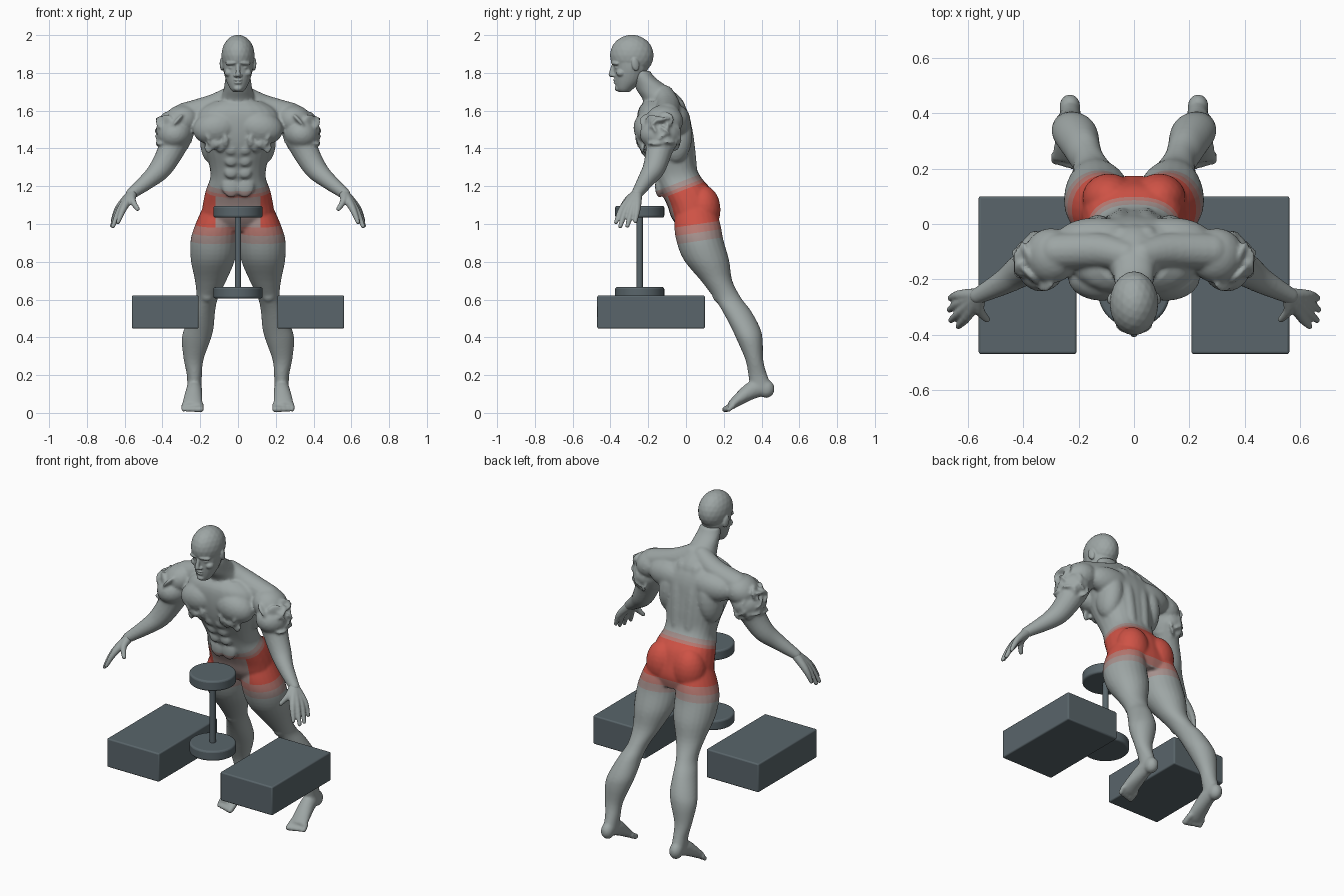
import bpy
import bmesh
import random
from math import pi, cos, sin
from mathutils import Vector, Matrix, Euler

random.seed(4)
default_cube = bpy.data.objects.get("Cube")
if default_cube:
    bpy.data.objects.remove(default_cube, do_unlink=True)

BOTH, CENTRE = (1, -1), (1,)


def material(name, red, green, blue):
    mat = bpy.data.materials.new(name)
    mat.use_nodes = True
    mat.diffuse_color = (red, green, blue, 1)
    mat.node_tree.nodes["Principled BSDF"].inputs["Base Color"].default_value = (red, green, blue, 1)
    return mat


skin = material("grey skin", .34, .38, .375)
shorts_red = material("shorts red", .62, .085, .06)
shorts_faded = material("faded red", .48, .19, .165)
shorts_pale = material("pale pink grey", .38, .28, .265)
slate = material("dark slate", .1, .13, .145)

# Unit ball kept as a stamp for every rounded mass
stamp = bmesh.new()
bmesh.ops.create_icosphere(stamp, subdivisions=3, radius=1)
ball_points = [v.co.copy() for v in stamp.verts]
ball_faces = [[v.index for v in f.verts] for f in stamp.faces]
stamp.free()


def blend(rows, steps=4):
    """Catmull-Rom interpolation through a list of section rows."""
    rows = [rows[0], *rows, rows[-1]]
    result = []
    for a, b, c, d in zip(rows, rows[1:], rows[2:], rows[3:]):
        for step in range(steps):
            t = step / steps
            result.append([q + t / 2 * (r - p + t * (2 * p - 5 * q + 4 * r - s + t * (3 * (q - r) + s - p)))
                           for p, q, r, s in zip(a, b, c, d)])
    return result + [list(rows[-1])]


def loft(bm, rows, sides=BOTH, level=False, power=2.0, count=24):
    """Skin oval sections (x, y, z, half width, half depth) along a path."""
    rows = blend(rows)
    points = [Vector(row[:3]) for row in rows]
    for side in sides:
        rings = []
        for i, row in enumerate(rows):
            ahead = points[min(i + 1, len(points) - 1)] - points[max(i - 1, 0)]
            along = Vector((0, 0, 1)) if level else ahead.normalized()
            across = Vector((1, 0, 0))
            across = (across - along * across.dot(along)).normalized()
            deep = along.cross(across)
            ring = []
            for k in range(count):
                c, s = cos(2 * pi * k / count), sin(2 * pi * k / count)
                u = abs(c) ** (2 / power) * (1 if c > 0 else -1)
                v = abs(s) ** (2 / power) * (1 if s > 0 else -1)
                p = points[i] + across * u * row[3] + deep * v * row[4]
                ring.append(bm.verts.new((p.x * side, p.y, p.z)))
            rings.append(ring)
        for low, high in zip(rings, rings[1:]):
            for k in range(count):
                n = (k + 1) % count
                bm.faces.new((low[k], low[n], high[n], high[k]))
        bm.faces.new(rings[0])
        bm.faces.new(rings[-1])


def blob(bm, centre, radii, turn=(0, 0, 0), sides=BOTH):
    """Ellipsoid muscle mass, mirrored when both sides are asked for."""
    for side in sides:
        place = (Matrix.Scale(side, 4, (1, 0, 0)) @ Matrix.Translation(centre)
                 @ Euler(turn).to_matrix().to_4x4() @ Matrix.Diagonal((*radii, 1)))
        verts = [bm.verts.new(place @ point) for point in ball_points]
        for corners in ball_faces:
            bm.faces.new([verts[k] for k in corners])


def cord(bm, *stations, sides=BOTH):
    """Round limb through (x, y, z, radius) stations with rounded ends."""
    loft(bm, [(*s, s[3]) for s in stations], sides, count=16)
    for x, y, z, r in (stations[0], stations[-1]):
        blob(bm, (x, y, z), (r, r, r), sides=sides)


def sculpt(name, bm, voxel, passes):
    """Fuse overlapping masses into one smooth surface."""
    bmesh.ops.recalc_face_normals(bm, faces=bm.faces)
    masses = bpy.data.meshes.new(name)
    bm.to_mesh(masses)
    bm.free()
    obj = bpy.data.objects.new(name, masses)
    bpy.context.collection.objects.link(obj)
    fuse = obj.modifiers.new("fuse", 'REMESH')
    fuse.mode = 'VOXEL'
    fuse.voxel_size = voxel
    relax = obj.modifiers.new("relax", 'SMOOTH')
    relax.iterations = passes
    graph = bpy.context.evaluated_depsgraph_get()
    obj.data = bpy.data.meshes.new_from_object(obj.evaluated_get(graph))
    obj.modifiers.clear()
    bpy.data.meshes.remove(masses)
    obj.data.materials.clear()
    obj.data.materials.append(skin)
    obj.data.shade_smooth()
    return obj


# Torso: level sections as (height, half width, front, back)
body = bmesh.new()
trunk = [(.96, .17, -.02, .16), (1.03, .192, -.075, .175), (1.1, .187, -.1, .163), (1.18, .17, -.14, .135),
         (1.24, .148, -.165, .085), (1.3, .15, -.19, .055), (1.39, .172, -.235, .045), (1.47, .2, -.255, .035),
         (1.55, .23, -.26, .024), (1.61, .2, -.25, .002), (1.65, .13, -.22, -.03)]
loft(body, [(0, (f + b) / 2, z, w, (b - f) / 2) for z, w, f, b in trunk], CENTRE, level=True, power=2.4)

# Neck, trapezius and the two columns beside the spine
loft(body, [(0, -.11, 1.58, .12, .118), (0, -.12, 1.65, .098, .106), (0, -.168, 1.71, .077, .094),
            (0, -.22, 1.77, .068, .062), (0, -.24, 1.81, .06, .05)], CENTRE, level=True)
cord(body, (.03, -.115, 1.68, .055), (.13, -.095, 1.622, .065), (.28, -.1, 1.575, .068))
cord(body, (.04, .035, 1.2, .03), (.045, .016, 1.35, .038), (.05, -.01, 1.5, .044), (.045, -.05, 1.62, .045))

# Chest, back and stomach muscles
blob(body, (.115, -.195, 1.51), (.125, .083, .09), (0, .2, 0))
blob(body, (.13, -.055, 1.47), (.07, .088, .15), (0, -.1, 0))
blob(body, (.13, -.05, 1.545), (.15, .074, .085))
for height, front in ((1.4, -.222), (1.34, -.196), (1.275, -.17)):
    blob(body, (.036, front, height), (.036, .02, .036))
blob(body, (.036, -.14, 1.2), (.05, .024, .06))

# Hips
blob(body, (.09, .092, 1.075), (.098, .091, .13))

# Legs: level sections down to the ankle
loft(body, [(.1, .05, 1.08, .09, .105), (.115, .06, 1, .11, .122), (.127, .073, .915, .124, .125),
            (.133, .108, .81, .117, .12), (.145, .162, .7, .083, .083), (.163, .219, .61, .058, .072),
            (.184, .268, .54, .063, .076), (.206, .316, .45, .077, .076), (.222, .338, .385, .076, .068),
            (.235, .362, .28, .052, .047), (.231, .38, .2, .04, .05), (.231, .4, .13, .038, .06)], level=True)
blob(body, (.163, .168, .635), (.038, .03, .05))

# Feet and toes
loft(body, [(.231, .425, .138, .035, .045), (.232, .355, .122, .042, .047), (.238, .285, .076, .05, .034),
            (.242, .235, .036, .055, .022)])
blob(body, (.232, .425, .127), (.038, .044, .048))
for toe in range(5):
    x, size = .198 + toe * .0225, .017 - toe * .001
    cord(body, (x, .25, .04, size), (x, .207 + toe * .005, .018, size))

# Shoulders and arms
blob(body, (.3, -.115, 1.545), (.1, .1, .085), (0, .4, 0))
blob(body, (.335, -.135, 1.475), (.095, .11, .085), (0, .25, 0))
cord(body, (.29, -.11, 1.55, .08), (.33, -.13, 1.46, .085), (.36, -.145, 1.38, .07),
     (.41, -.17, 1.295, .06), (.47, -.21, 1.235, .046), (.565, -.26, 1.16, .03))

# Torn, crumpled folds on the upper arms and lower chest
for fold in range(34):
    angle, height = random.uniform(0, 2 * pi), random.uniform(1.42, 1.56)
    turn = [random.uniform(0, pi) for axis in range(3)]
    blob(body, (.34 + .055 * cos(angle), -.135 + .07 * sin(angle), height), (.052, .046, .013), turn)
for fold in range(20):
    turn = [random.uniform(0, pi) for axis in range(3)]
    blob(body, (random.uniform(.06, .17), random.uniform(-.25, -.225), random.uniform(1.4, 1.47)),
         (.03, .026, .01), turn)
figure = sculpt("body", body, .008, 4)

# Shorts: cut tilted bands into the hips, then colour them by level
WAIST_TILT, HEM_TILT = .39, .15
paint = bmesh.new()
paint.from_mesh(figure.data)
cuts = [((0, 0, level), (0, -WAIST_TILT, 1)) for level in (1.185, 1.205, 1.235)]
cuts += [((0, 0, level), (0, -HEM_TILT, 1)) for level in (.9, .945, .99)]
cuts += [((side * .12, 0, 0), (1, 0, 0)) for side in BOTH]
for origin, direction in cuts:
    hips = [f for f in paint.faces if abs(f.verts[0].co.x) < .3 and .75 < f.verts[0].co.z < 1.38]
    edges = {e for f in hips for e in f.edges}
    verts = {v for f in hips for v in f.verts}
    bmesh.ops.bisect_plane(paint, geom=[*verts, *edges, *hips], plane_co=origin,
                           plane_no=Vector(direction).normalized())
paint.normal_update()
for face in paint.faces:
    spot = face.calc_center_median()
    waist, hem = spot.z - WAIST_TILT * spot.y, spot.z - HEM_TILT * spot.y
    if abs(spot.x) > .3 or waist > 1.235 or hem < .9:
        continue
    if waist < 1.185 and hem > .99:
        front_panel = face.normal.y < 0 and spot.y < .02 and abs(spot.x) < .12
        face.material_index = 3 if front_panel else 1
    else:
        face.material_index = 2 if waist < 1.205 and hem > .945 else 3
for mat in (shorts_red, shorts_faded, shorts_pale):
    figure.data.materials.append(mat)
paint.to_mesh(figure.data)
paint.free()

# Head: skull, tapering face, then features
head = bmesh.new()
blob(head, (0, -.287, 1.893), (.088, .116, .109), sides=CENTRE)
face_rows = [(1.89, .082, -.395, -.2), (1.83, .08, -.383, -.2), (1.79, .072, -.38, -.215),
             (1.75, .059, -.376, -.24), (1.715, .041, -.368, -.28), (1.698, .026, -.354, -.3)]
loft(head, [(0, (f + b) / 2, z, w, (b - f) / 2) for z, w, f, b in face_rows], CENTRE, level=True)
cord(head, (0, -.38, 1.85, .01), (0, -.392, 1.815, .011), (0, -.396, 1.791, .014), sides=CENTRE)
blob(head, (.013, -.382, 1.786), (.011, .014, .009))
blob(head, (.034, -.375, 1.852), (.036, .018, .012), (0, .1, .42))
blob(head, (.034, -.363, 1.828), (.018, .013, .009), (0, 0, .4))
blob(head, (.046, -.342, 1.8), (.026, .028, .022), (0, 0, .5))
blob(head, (0, -.374, 1.763), (.024, .012, .007), sides=CENTRE)
blob(head, (0, -.372, 1.748), (.021, .012, .008), sides=CENTRE)
blob(head, (0, -.36, 1.718), (.024, .018, .016), sides=CENTRE)
blob(head, (.085, -.268, 1.845), (.011, .021, .036), (.2, 0, .3))
sculpt("head", head, .0045, 3)

# Hands: each finger runs from the wrist over its knuckle to the tip
hands = bmesh.new()
WRIST = (.56, -.258, 1.162, .027)
for knuckle, tip in (((.605, -.335, 1.085), (.635, -.37, 1.01)), ((.622, -.315, 1.08), (.662, -.348, .988)),
                     ((.63, -.285, 1.078), (.667, -.31, .99)), ((.632, -.258, 1.085), (.664, -.268, 1.015))):
    cord(hands, WRIST, (*knuckle, .019), (*tip, .011))
cord(hands, WRIST, (.56, -.31, 1.125, .019), (.532, -.345, 1.08, .012))
sculpt("hands", hands, .0055, 2)


# Equipment
def finish(name, bm, edge):
    mesh = bpy.data.meshes.new(name)
    bm.to_mesh(mesh)
    bm.free()
    mesh.materials.append(slate)
    obj = bpy.data.objects.new(name, mesh)
    bpy.context.collection.objects.link(obj)
    bevel = obj.modifiers.new("soft edges", 'BEVEL')
    bevel.width, bevel.segments, bevel.limit_method = edge, 3, 'ANGLE'
    bpy.context.view_layer.objects.active = obj
    bpy.ops.object.select_all(action='DESELECT')
    obj.select_set(True)
    bpy.ops.object.shade_smooth_by_angle()


for side, name in ((1, "left_block"), (-1, "right_block")):
    block = bmesh.new()
    place = Matrix.Translation((side * .385, -.185, .534)) @ Matrix.Diagonal((.354, .57, .175, 1))
    bmesh.ops.create_cube(block, size=1, matrix=place)
    finish(name, block, .008)

for name, radius, bottom, top in (("weight_rod", .017, .64, 1.06), ("lower_weight", .13, .606, .666),
                                  ("upper_weight", .13, 1.034, 1.096)):
    disc = bmesh.new()
    bmesh.ops.create_cone(disc, cap_ends=True, segments=48, radius1=radius, radius2=radius, depth=top - bottom,
                          matrix=Matrix.Translation((0, -.245, (top + bottom) / 2)))
    finish(name, disc, radius * .08)
